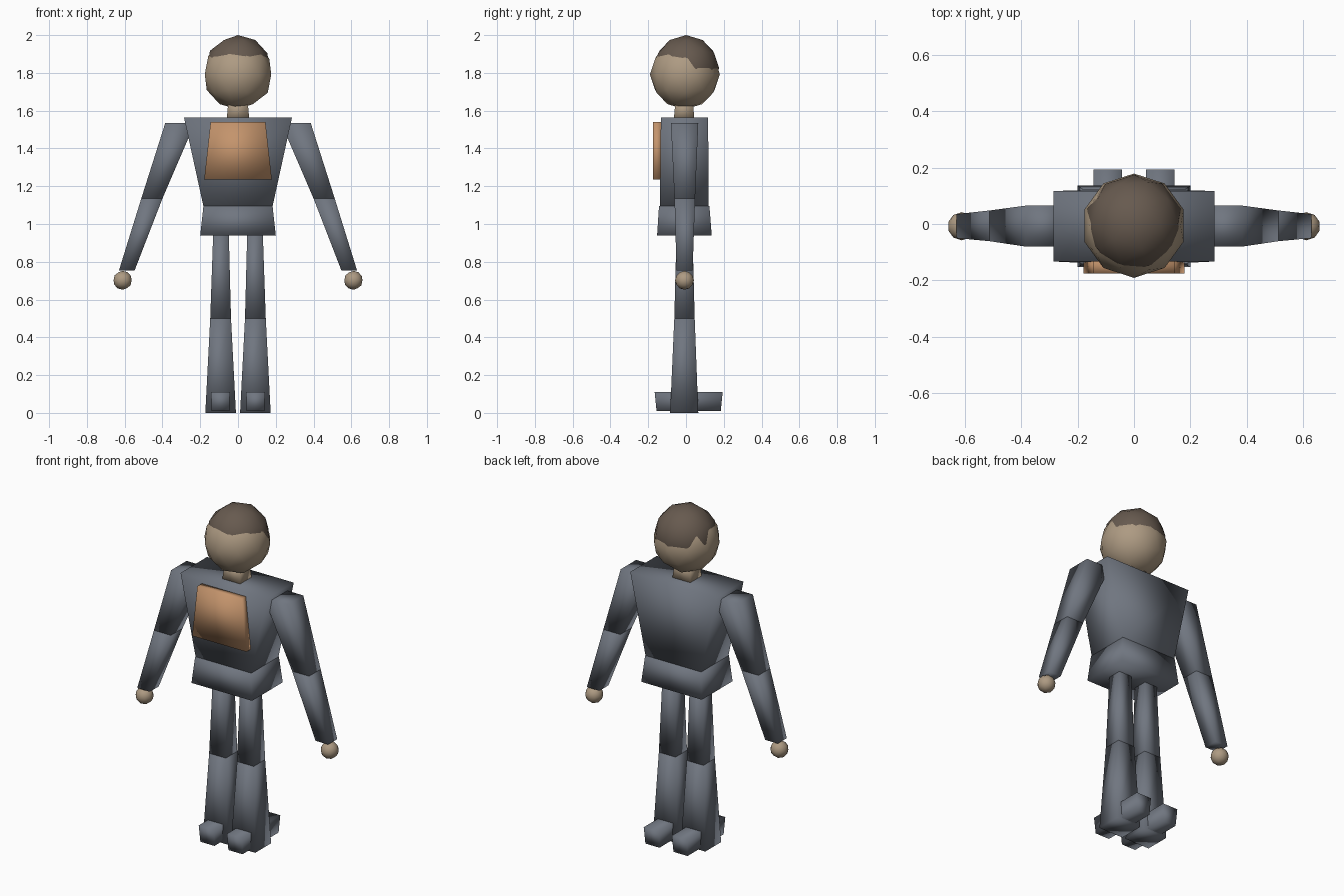
import bpy

if "Cube" in bpy.data.objects:
    bpy.data.objects.remove(bpy.data.objects["Cube"])


def material(name, rgb):
    m = bpy.data.materials.new(name)
    m.diffuse_color = (*rgb, 1)
    m.use_nodes = True
    m.node_tree.nodes["Principled BSDF"].inputs["Base Color"].default_value = m.diffuse_color
    return m


GREY = material("suit grey", (0.162, 0.181, 0.216))
SKIN = material("skin", (0.42, 0.325, 0.225))
HAIR = material("hair brown", (0.135, 0.102, 0.078))
PLATE = material("chest orange", (0.55, 0.295, 0.15))


def block(name, mat, top, bottom, side=1):
    """Tapered box; each end is (z, x_min, x_max, y_min, y_max)."""
    verts = []
    for z, x0, x1, y0, y1 in (bottom, top):
        if side < 0:
            x0, x1 = -x1, -x0
        verts += [(x0, y0, z), (x1, y0, z), (x1, y1, z), (x0, y1, z)]
    faces = [(3, 2, 1, 0), (4, 5, 6, 7)]
    faces += [(i, (i + 1) % 4, (i + 1) % 4 + 4, i + 4) for i in range(4)]
    mesh = bpy.data.meshes.new(name)
    mesh.from_pydata(verts, [], faces)
    mesh.polygons.foreach_set("use_smooth", [True] * 6)
    mesh.materials.append(mat)
    ob = bpy.data.objects.new(name, mesh)
    bpy.context.collection.objects.link(ob)
    return ob


def ball(name, mat, radius, loc):
    bpy.ops.mesh.primitive_ico_sphere_add(subdivisions=2, radius=radius, location=loc)
    ob = bpy.context.object
    ob.name = name
    ob.data.materials.append(mat)
    bpy.ops.object.shade_smooth()
    return ob


# Head and hair cap: two overlapping low-poly balls
ball("head", SKIN, 0.185, (0, -0.006, 1.792))
ball("hair", HAIR, 0.174, (0, 0.001, 1.826))

# Trunk
block("neck", SKIN, (1.66, -0.05, 0.05, -0.055, 0.035), (1.55, -0.06, 0.06, -0.065, 0.045))
block("torso", GREY, (1.565, -0.286, 0.286, -0.133, 0.117), (1.08, -0.18, 0.18, -0.138, 0.12))
block("pelvis", GREY, (1.095, -0.183, 0.183, -0.143, 0.124), (0.94, -0.2, 0.2, -0.153, 0.136))
block("chest_plate", PLATE, (1.54, -0.145, 0.145, -0.176, -0.13), (1.235, -0.179, 0.179, -0.176, -0.13))

# Limbs, one set per side
for side, tag in ((1, "left"), (-1, "right")):
    elbow = (1.135, 0.40, 0.512, -0.061, 0.048)
    block(tag + "_upper_arm", GREY, (1.535, 0.228, 0.385, -0.08, 0.065), elbow, side)
    block(tag + "_forearm", GREY, elbow, (0.755, 0.547, 0.63, -0.05, 0.035), side)
    ball(tag + "_hand", SKIN, 0.05, (side * 0.611, -0.008, 0.702))
    knee = (0.5, 0.037, 0.147, -0.062, 0.046)
    block(tag + "_thigh", GREY, (0.96, 0.049, 0.131, -0.05, 0.034), knee, side)
    block(tag + "_shin", GREY, knee, (0.0, 0.011, 0.173, -0.084, 0.065), side)
    block(tag + "_foot", GREY, (0.11, 0.043, 0.143, -0.166, 0.194),
          (0.01, 0.046, 0.139, -0.156, 0.184), side)
